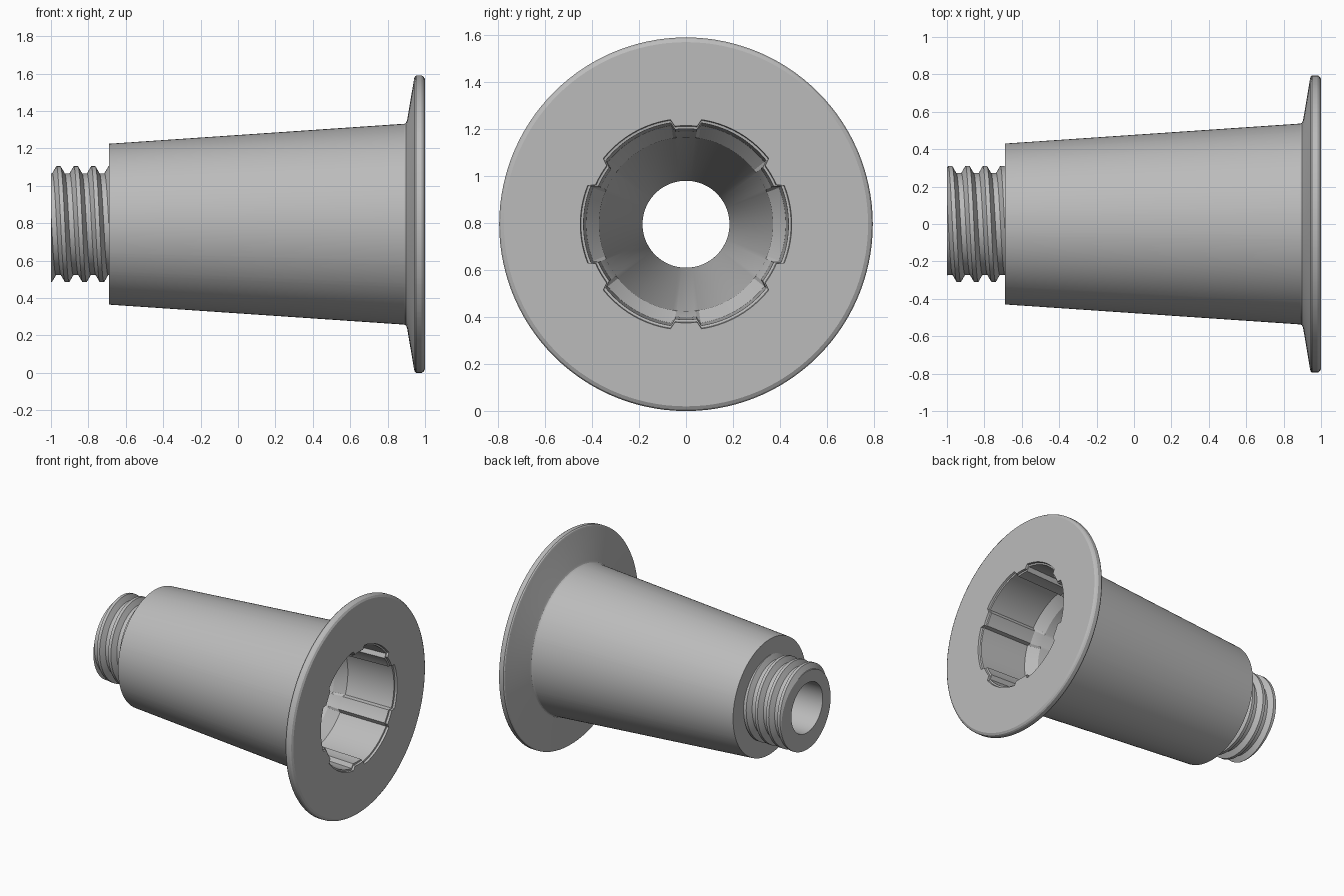
import bpy, bmesh, math

cube = bpy.data.objects.get("Cube")
if cube:
    bpy.data.objects.remove(cube, do_unlink=True)

GREY = (0.5, 0.5, 0.5, 1.0)
AXIS_Z = 0.795
NECK_X = -0.69

mat = bpy.data.materials.new("plain grey")
mat.use_nodes = True
mat.diffuse_color = GREY
mat.node_tree.nodes["Principled BSDF"].inputs["Base Color"].default_value = GREY


def sweep(name, angles, section):
    """Skin cross-sections (x, radius) placed round the x axis; section depends on the angle."""
    bm = bmesh.new()
    cols = []
    for a in angles:
        c, s = math.cos(math.radians(a)), math.sin(math.radians(a))
        cols.append([bm.verts.new((x, r * c, AXIS_Z + r * s)) for x, r in section(a)])
    for p, q in zip(cols, cols[1:]):
        for i in range(len(p) - 1):
            bm.faces.new((p[i], q[i], q[i + 1], p[i + 1]))
    bmesh.ops.remove_doubles(bm, verts=bm.verts, dist=0.0002)
    bmesh.ops.dissolve_degenerate(bm, edges=bm.edges, dist=0.0002)
    bmesh.ops.recalc_face_normals(bm, faces=bm.faces)
    mesh = bpy.data.meshes.new(name)
    bm.to_mesh(mesh)
    bm.free()
    mesh.materials.append(mat)
    obj = bpy.data.objects.new(name, mesh)
    bpy.context.collection.objects.link(obj)
    bpy.ops.object.select_all(action="DESELECT")
    obj.select_set(True)
    bpy.context.view_layer.objects.active = obj
    bpy.ops.object.shade_smooth_by_angle(angle=math.radians(28))
    return obj


# Six ribs stand in from the socket wall, each with sloping sides
def rib(a):
    off = abs((a % 60) - 30)
    return 0.03 * min(1, max(0, (8.5 - off) / 2))


# Tapered shell, flange and ribbed socket in one closed section
def shell(a):
    d = rib(a)
    outer = [(NECK_X, 0.26), (NECK_X, 0.43), (0.89, 0.537), (0.898, 0.542),
             (0.904, 0.555), (0.942, 0.78), (0.946, 0.79), (0.953, 0.795),
             (0.982, 0.795), (0.992, 0.789), (1.0, 0.775)]
    socket = [(1.0, 0.45 - d), (0.985, 0.447 - d), (0.983, 0.436 - d),
              (0.61, 0.425 - d), (0.61, 0.425 - d * 0.7), (0.54, 0.37)]
    return outer + socket + [(-0.62, 0.185), (NECK_X, 0.185)]


edges = {30 + 60 * k + s * o for k in range(6) for s in (-1, 1) for o in (6.5, 8.5)}
sweep("flanged_shell", sorted(edges | set(range(0, 361, 3))), shell)

# Screw neck: the helix is cut flat at both ends
PITCH = 0.093
ROOT, CREST = 0.272, 0.31
FLAT, FLANK = 0.011, 0.033


def thread_radius(u):
    off = abs((u + PITCH / 2) % PITCH - PITCH / 2)
    t = min(1, max(0, (off - FLAT) / (FLANK - FLAT)))
    return CREST + (ROOT - CREST) * t


def neck(a):
    start = -0.96 + PITCH * (a - 90) / 360
    pts = [(NECK_X, 0.185), (-1.0, 0.185)]
    for k in range(-3, 6):
        for o in (-FLANK, -FLAT, FLAT, FLANK):
            x = min(NECK_X, max(-1.0, start + k * PITCH + o))
            pts.append((x, thread_radius(x - start)))
    return pts


sweep("threaded_neck", range(0, 361, 4), neck)
